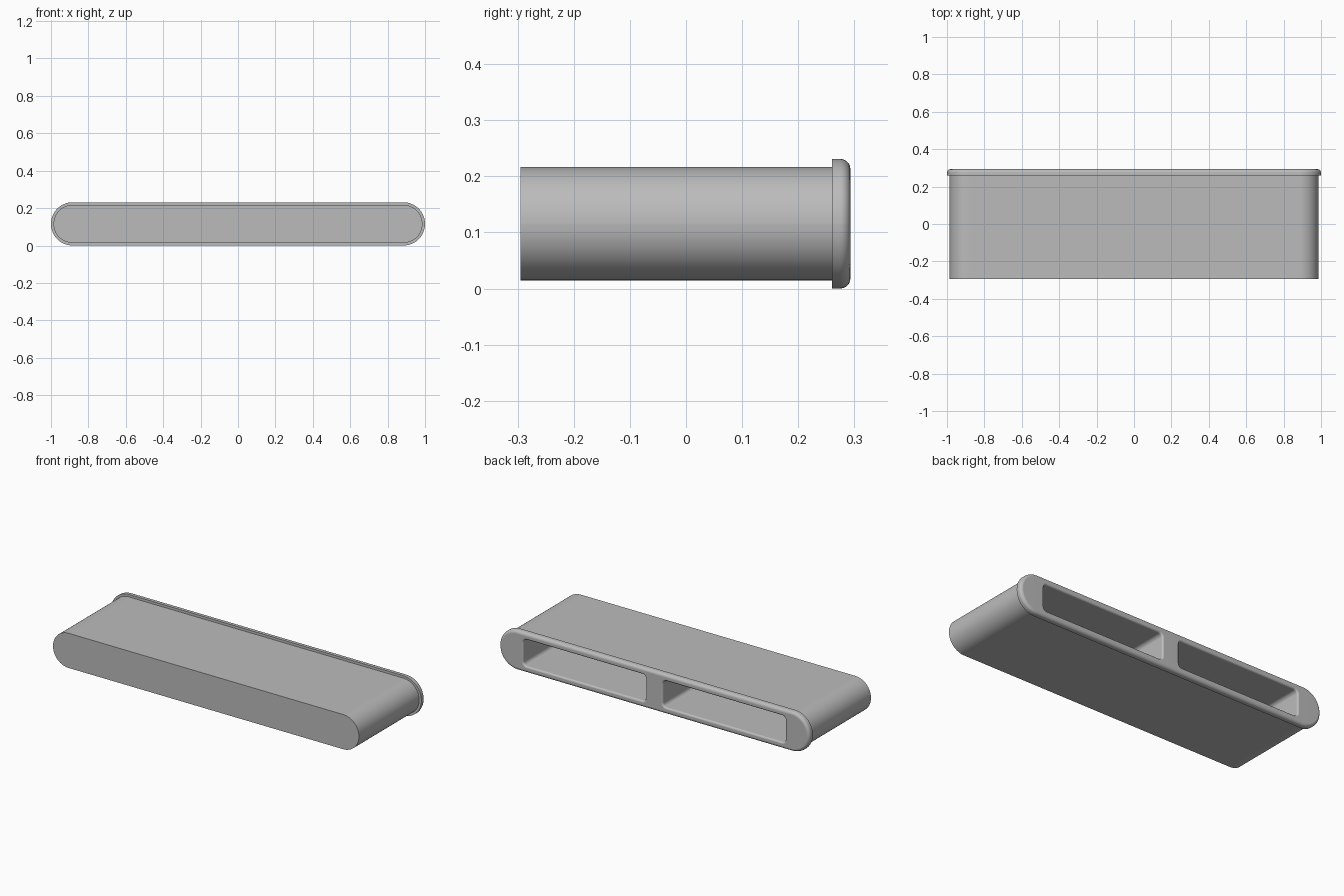
import bpy
import bmesh
import math

cube = bpy.data.objects.get("Cube")
if cube:
    bpy.data.objects.remove(cube, do_unlink=True)

MID_Z = 0.1155
BACK = 0.293
FRONT = -0.295

grey = bpy.data.materials.new("plain_grey")
grey.use_nodes = True
colour = (0.5, 0.5, 0.5, 1)
grey.diffuse_color = colour
grey.node_tree.nodes["Principled BSDF"].inputs["Base Color"].default_value = colour


def rounded_loop(bm, cx, y, half_w, half_h, radius, steps):
    """Rounded rectangle facing along y."""
    verts = []
    for corner, (sx, sz) in enumerate([(1, 1), (-1, 1), (-1, -1), (1, -1)]):
        for i in range(steps + 1):
            a = (corner + i / steps) * math.pi / 2
            x = cx + sx * (half_w - radius) + radius * math.cos(a)
            z = MID_Z + sz * (half_h - radius) + radius * math.sin(a)
            verts.append(bm.verts.new((x, y, z)))
    return verts


def loft(name, cx, sections, steps):
    """Capped solid through sections of (y, half width, half height, radius)."""
    bm = bmesh.new()
    loops = [rounded_loop(bm, cx, *s, steps) for s in sections]
    for a, b in zip(loops, loops[1:]):
        for i in range(len(a)):
            j = (i + 1) % len(a)
            bm.faces.new((a[i], a[j], b[j], b[i]))
    bm.faces.new(loops[0])
    bm.faces.new(loops[-1])
    bmesh.ops.recalc_face_normals(bm, faces=bm.faces)
    mesh = bpy.data.meshes.new(name)
    bm.to_mesh(mesh)
    bm.free()
    mesh.materials.append(grey)
    obj = bpy.data.objects.new(name, mesh)
    bpy.context.collection.objects.link(obj)
    return obj


def quarter(steps=6):
    return [i / steps * math.pi / 2 for i in range(steps + 1)]


# Pill-shaped body with a wider lip, rounded at its back edge
body_r, lip_r, fillet = 0.101, 0.1154, 0.018
sections = [(FRONT, 0.986, body_r, body_r - 0.0005),
            (0.26, 0.986, body_r, body_r - 0.0005),
            (0.26, 1.0, lip_r, lip_r - 0.0005)]
for a in quarter():
    d = fillet * (1 - math.cos(a))
    sections.append((BACK - fillet + fillet * math.sin(a),
                     1.0 - d, lip_r - d, lip_r - 0.0005 - d))
body = loft("insert_body", 0, sections, 16)

# Two deep pockets with softened mouths
half_w, half_h, corner, soft = 0.395, 0.077, 0.022, 0.011
for side, cx in (("left", 0.45), ("right", -0.45)):
    sections = [(FRONT + 0.02, half_w, half_h, corner)]
    for a in quarter(5):
        d = soft * (1 - math.cos(a))
        sections.append((BACK - soft + soft * math.sin(a),
                         half_w + d, half_h + d, corner + d))
    sections.append((BACK + 0.02, half_w + soft, half_h + soft, corner + soft))
    cutter = loft(side + "_pocket_cutter", cx, sections, 6)
    cutter.hide_render = True
    cut = body.modifiers.new(side + "_pocket", 'BOOLEAN')
    cut.operation = 'DIFFERENCE'
    cut.solver = 'EXACT'
    cut.object = cutter
    bpy.context.view_layer.objects.active = body
    bpy.ops.object.modifier_apply(modifier=cut.name)
    bpy.data.objects.remove(cutter, do_unlink=True)

# Smooth rounds, crisp edges
bpy.ops.object.select_all(action='DESELECT')
body.select_set(True)
bpy.context.view_layer.objects.active = body
bpy.ops.object.shade_smooth_by_angle(angle=math.radians(30))
weighted = body.modifiers.new("flat_faces", 'WEIGHTED_NORMAL')
weighted.keep_sharp = True
